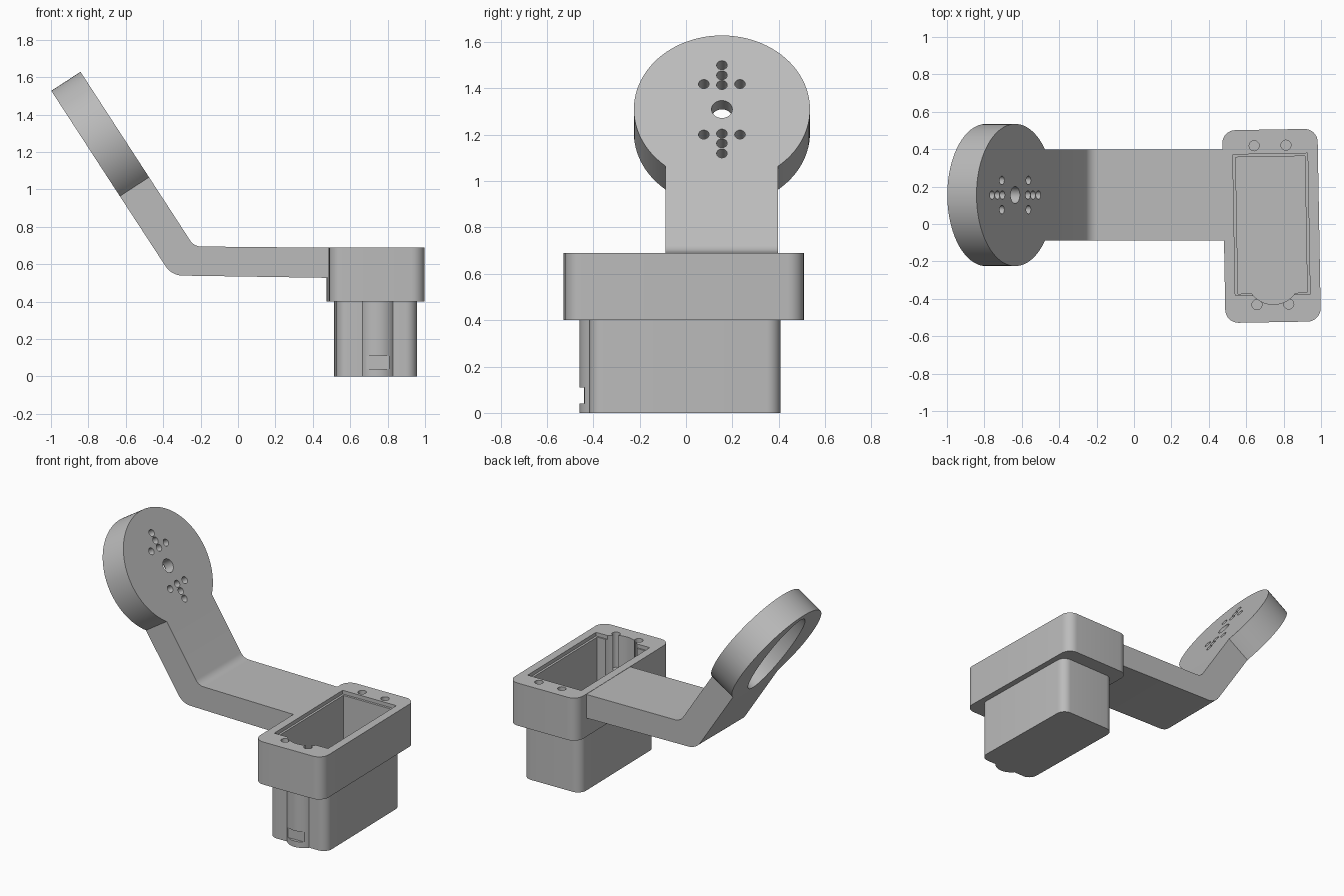
import bpy, bmesh, math
from mathutils import Matrix, Vector

if "Cube" in bpy.data.objects:
    bpy.data.objects.remove(bpy.data.objects["Cube"])

grey = bpy.data.materials.new("plain_grey")
grey.diffuse_color = (0.5, 0.5, 0.5, 1)
grey.use_nodes = True
grey.node_tree.nodes["Principled BSDF"].inputs["Base Color"].default_value = grey.diffuse_color


def rounded(corners, steps=8):
    """Outline from (x, y, radius) corners, with true arcs."""
    out = []
    n = len(corners)
    for i, (x, y, r) in enumerate(corners):
        p = Vector((x, y))
        if r == 0:
            out.append(p)
            continue
        a = (Vector(corners[i - 1][:2]) - p).normalized()
        b = (Vector(corners[(i + 1) % n][:2]) - p).normalized()
        half = a.angle(b) / 2
        mid = p + (a + b).normalized() * r / math.sin(half)
        start = p + a * r / math.tan(half) - mid
        sweep = math.pi - 2 * half
        if a.x * b.y - a.y * b.x > 0:
            sweep = -sweep
        for k in range(steps + 1):
            out.append(mid + Matrix.Rotation(sweep * k / steps, 2) @ start)
    return out


def rect(x0, x1, y0, y1, r=0):
    return rounded([(x0, y0, r), (x1, y0, r), (x1, y1, r), (x0, y1, r)])


def ellipse(cx, cy, rx, ry=None, n=32):
    ry = ry or rx
    return [Vector((cx + rx * math.cos(2 * math.pi * k / n),
                    cy + ry * math.sin(2 * math.pi * k / n))) for k in range(n)]


def prism(name, pts, z0, z1, frame):
    """Extrude a flat outline from z0 to z1 in the given frame."""
    bm = bmesh.new()
    lo = [bm.verts.new((p[0], p[1], z0)) for p in pts]
    hi = [bm.verts.new((p[0], p[1], z1)) for p in pts]
    bm.faces.new(lo)
    bm.faces.new(hi)
    for i in range(len(pts)):
        j = (i + 1) % len(pts)
        bm.faces.new((lo[i], lo[j], hi[j], hi[i]))
    bm.transform(frame)
    bmesh.ops.recalc_face_normals(bm, faces=bm.faces)
    me = bpy.data.meshes.new(name)
    bm.to_mesh(me)
    bm.free()
    me.materials.append(grey)
    ob = bpy.data.objects.new(name, me)
    bpy.context.collection.objects.link(ob)
    return ob


def combine(ob, other, op='DIFFERENCE'):
    mod = ob.modifiers.new("bool", 'BOOLEAN')
    mod.operation, mod.object, mod.solver = op, other, 'EXACT'
    bpy.context.view_layer.objects.active = ob
    bpy.ops.object.modifier_apply(modifier=mod.name)
    bpy.data.objects.remove(other)


def finish(ob):
    bpy.ops.object.select_all(action='DESELECT')
    ob.select_set(True)
    bpy.context.view_layer.objects.active = ob
    bpy.ops.object.shade_smooth_by_angle(angle=math.radians(30))


# Motor box: wide flange over a narrower shell, turned by one degree
box = Matrix.Translation((0.735, -0.01, 0)) @ Matrix.Rotation(math.radians(1), 4, 'Z')
holder = prism("motor_box", rect(-0.255, 0.255, -0.515, 0.515, 0.07), 0.4, 0.69, box)
combine(holder, prism("shell", rect(-0.215, 0.215, -0.41, 0.415, 0.06), 0, 0.45, box), 'UNION')

# Cable channel bulge on the front of the shell, with a notch near its foot
combine(holder, prism("bulge", ellipse(0.005, -0.345, 0.105, n=48), 0, 0.45, box), 'UNION')
combine(holder, prism("notch", rect(-0.07, 0.08, -0.6, -0.43), 0.04, 0.11, box))

# Cavity, its cable recess, and a shallow lip round the opening
combine(holder, prism("cavity", rect(-0.185, 0.185, -0.36, 0.37), 0.04, 0.8, box))
combine(holder, prism("recess", ellipse(0.005, -0.277, 0.143, n=48), 0.04, 0.8, box))
combine(holder, prism("lip", rect(-0.2, 0.2, -0.37, 0.385), 0.665, 0.8, box))

# Screw holes at both ends of the flange
for x in (-0.085, 0.085):
    for y in (-0.42, 0.43):
        combine(holder, prism("screw", ellipse(x, y, 0.027, n=20), 0.45, 0.8, box))
finish(holder)

# Tilted frame of the round head: local x = width, y = up the slope, z = face normal
up = Vector((-0.545, 0, 0.838)).normalized()
face = Vector((-up.z * -1, 0, -up.x))
centre = Vector((-0.635, 0.155, 1.31))
tilt = Matrix.Translation(centre) @ Matrix(
    ((0, up.x, face.x), (1, 0, 0), (0, up.z, face.z))).to_4x4()
THICK, HALF, R, TAIL = 0.186, 0.243, 0.38, -0.36

# Round head with the start of the arm as one outline
a0 = -math.acos(HALF / R)
arc = [(R * math.cos(a0 + (math.pi - 2 * a0) * k / 72),
        R * math.sin(a0 + (math.pi - 2 * a0) * k / 72)) for k in range(73)]
head = prism("round_head", arc + [(-HALF, TAIL), (HALF, TAIL)], -THICK, 0, tilt)

# Long pocket in the back of the head
combine(head, prism("pocket", ellipse(0, 0, 0.17, 0.33, 48), -0.3, -0.07, tilt))

# Centre hole and two groups of five small holes
combine(head, prism("hole", ellipse(0, 0, 0.045), -0.12, 0.1, tilt))
for s in (-1, 1):
    for x, y in ((0, 0.125), (0, 0.175), (0, 0.227), (-0.078, 0.13), (0.078, 0.13)):
        combine(head, prism("hole", ellipse(x, s * y, 0.023, n=20), -0.12, 0.1, tilt))
finish(head)

# Bent arm from the head to the box, extruded across its width
top = centre + up * TAIL
low = top - face * THICK
side = Matrix(((1, 0, 0), (0, 0, -1), (0, 1, 0))).to_4x4()
arm = prism("bent_arm", rounded([
    (low.x, low.z, 0), (-0.355, 0.54, 0.11), (0.487, 0.527, 0),
    (0.487, 0.688, 0), (-0.235, 0.695, 0.07), (top.x, top.z, 0)]),
    -(centre.y + HALF), HALF - centre.y, side)
finish(arm)
